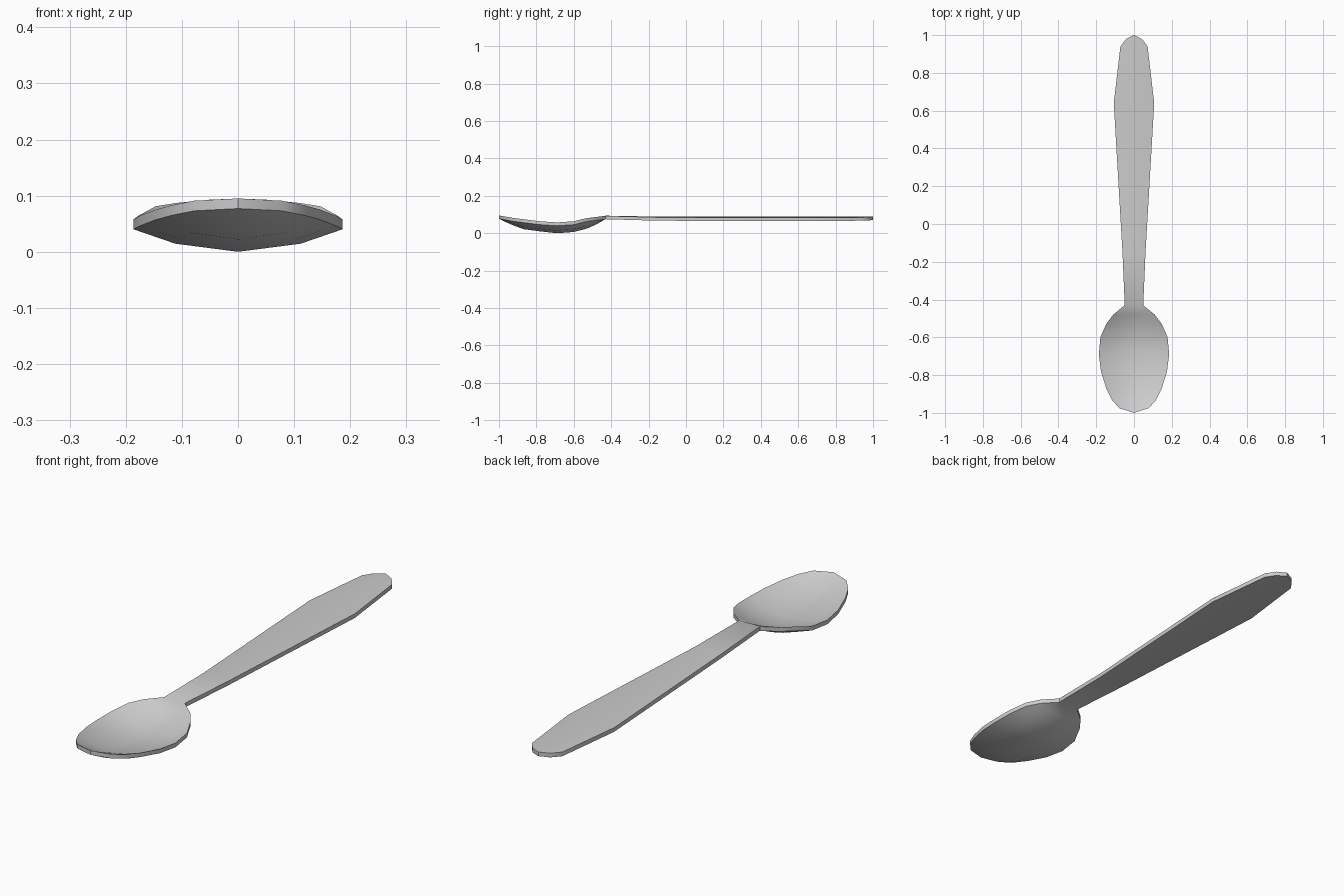
import bpy, bmesh

if "Cube" in bpy.data.objects:
    bpy.data.objects.remove(bpy.data.objects["Cube"])

THICK = 0.018
COLS = (-1, -0.6, 0, 0.6, 1)

# Cross-sections: y, half width, top height at centre, top height at edge
bowl = [
    (-1.00, 0.0, 0.098, 0.098), (-0.975, 0.078, 0.086, 0.094),
    (-0.93, 0.118, 0.066, 0.086), (-0.87, 0.147, 0.043, 0.078),
    (-0.78, 0.175, 0.031, 0.067), (-0.69, 0.186, 0.021, 0.061),
    (-0.60, 0.178, 0.028, 0.067), (-0.53, 0.147, 0.046, 0.084),
    (-0.48, 0.110, 0.068, 0.090),
]
handle = [
    (-0.43, 0.049, 0.097, 0.096), (-0.15, 0.061, 0.092, 0.088),
    (0.64, 0.107, 0.092, 0.087), (0.94, 0.072, 0.092, 0.088),
    (0.98, 0.042, 0.092, 0.090), (1.00, 0.0, 0.092, 0.092),
]

# Spoon: dished sheet lofted along its length, then thickened downwards
bm = bmesh.new()
rows = [[bm.verts.new((c * w, y, zc + (ze - zc) * c * c)) for c in COLS]
        for y, w, zc, ze in bowl + handle]
for a, b in zip(rows, rows[1:]):
    for i in range(len(COLS) - 1):
        bm.faces.new((a[i], a[i + 1], b[i + 1], b[i]))
bmesh.ops.remove_doubles(bm, verts=bm.verts[:], dist=1e-5)
top = bm.faces[:]
ext = bmesh.ops.extrude_face_region(bm, geom=top, use_keep_orig=True)
low = [v for v in ext["geom"] if isinstance(v, bmesh.types.BMVert)]
bmesh.ops.translate(bm, verts=low, vec=(0, 0, -THICK))
bmesh.ops.recalc_face_normals(bm, faces=bm.faces[:])
zmin = min(v.co.z for v in bm.verts)
bmesh.ops.translate(bm, verts=bm.verts[:], vec=(0, 0, -zmin))

mesh = bpy.data.meshes.new("spoon")
bm.to_mesh(mesh)
bm.free()
spoon = bpy.data.objects.new("spoon", mesh)
bpy.context.collection.objects.link(spoon)
bpy.context.view_layer.objects.active = spoon
spoon.select_set(True)
bpy.ops.object.shade_smooth_by_angle(angle=0.6)
